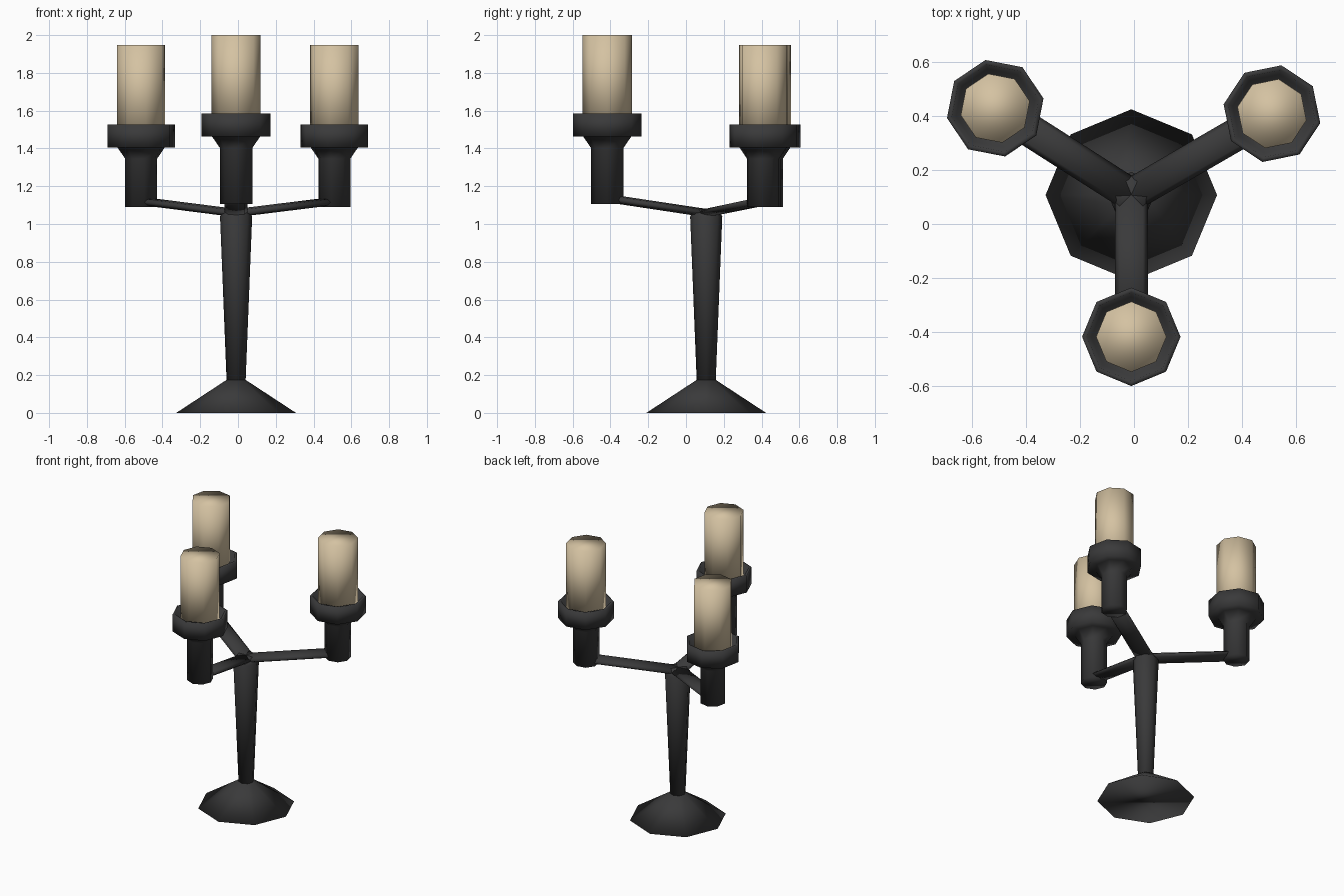
import bpy, bmesh
from math import sin, cos, radians, tau
from mathutils import Vector

if "Cube" in bpy.data.objects:
    bpy.data.objects.remove(bpy.data.objects["Cube"])

SIDES = 8


def material(name, rgb):
    m = bpy.data.materials.new(name)
    m.diffuse_color = (*rgb, 1)
    m.use_nodes = True
    m.node_tree.nodes["Principled BSDF"].inputs["Base Color"].default_value = m.diffuse_color
    return m


IRON = material("dark_iron", (0.042, 0.042, 0.043))
WAX = material("cream_wax", (0.66, 0.54, 0.36))


def finish(name, bm, mat):
    bmesh.ops.recalc_face_normals(bm, faces=bm.faces)
    mesh = bpy.data.meshes.new(name)
    bm.to_mesh(mesh)
    bm.free()
    mesh.materials.append(mat)
    mesh.shade_smooth()
    ob = bpy.data.objects.new(name, mesh)
    bpy.context.collection.objects.link(ob)
    return ob


def skin(bm, rings):
    """Bridge consecutive rings with quads and cap both ends."""
    rings = [[bm.verts.new(p) for p in ring] for ring in rings]
    for a, b in zip(rings, rings[1:]):
        for i in range(SIDES):
            j = (i + 1) % SIDES
            bm.faces.new((a[i], a[j], b[j], b[i]))
    bm.faces.new(rings[0][::-1])
    bm.faces.new(rings[-1])


def lathe(name, x, y, profile, mat, turn=0):
    bm = bmesh.new()
    angles = [tau * i / SIDES + radians(turn) for i in range(SIDES)]
    skin(bm, [[(x + r * cos(a), y + r * sin(a), z) for a in angles]
              for r, z in profile])
    return finish(name, bm, mat)


def arm(name, start, end, half_width, half_height):
    start, end = Vector(start), Vector(end)
    d = (end - start).normalized()
    side = d.cross(Vector((0, 0, 1))).normalized()
    up = side.cross(d)
    bm = bmesh.new()
    angles = [tau * i / SIDES for i in range(SIDES)]
    skin(bm, [[c + side * half_width * cos(a) + up * half_height * sin(a)
               for a in angles] for c in (start, end)])
    return finish(name, bm, IRON)


# Foot and tapering stem
HX, HY = -0.01, 0.107
lathe("base", HX, HY, [(0.317, 0), (0.05, 0.175)], IRON)
lathe("stem", HX, HY, [(0.05, 0.16), (0.085, 1.04), (0.06, 1.08)], IRON)

# Three branches: name, x, y, foot of socket, rim height, candle top, turn
branches = [
    ("front", -0.01, -0.417, 1.105, 1.585, 2.0, 0),
    ("left", -0.513, 0.428, 1.09, 1.527, 1.947, 11.5),
    ("right", 0.51, 0.408, 1.09, 1.527, 1.947, -11),
]
for name, x, y, foot, rim, top, turn in branches:
    # Flattened arm from the hub into the socket
    arm(name + "_arm", (HX, HY, 1.058), (x, y, foot + 0.032), 0.061, 0.022)
    # Socket tube flaring into a hollow drip cup
    lathe(name + "_cup", x, y, [
        (0.086, foot), (0.086, rim - 0.182), (0.128, rim - 0.121),
        (0.182, rim - 0.121), (0.182, rim), (0.164, rim),
        (0.148, rim - 0.055)], IRON, turn)
    # Candle standing in the cup
    lathe(name + "_candle", x, y, [(0.13, rim - 0.06), (0.13, top)], WAX, turn)
